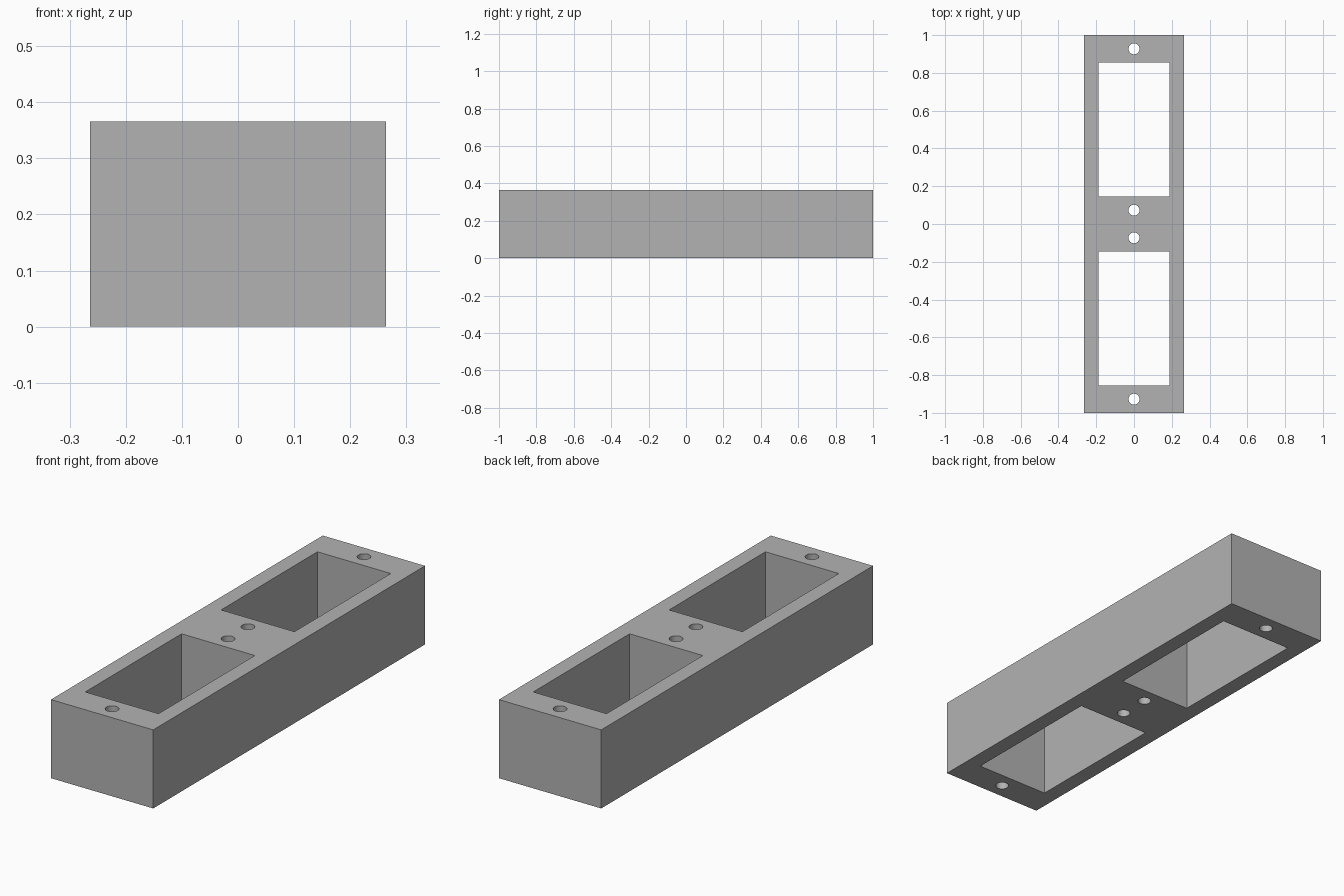
import bpy

default_cube = bpy.data.objects.get("Cube")
if default_cube:
    bpy.data.objects.remove(default_cube, do_unlink=True)

WIDTH, LENGTH, HEIGHT = 0.527, 2.0, 0.366
WINDOW_WIDTH, WINDOW_LENGTH, WINDOW_Y = 0.378, 0.709, 0.5
HOLE_RADIUS, HOLE_OFFSET = 0.029, 0.427

grey = bpy.data.materials.new("plain grey")
grey.use_nodes = True
colour = (0.45, 0.45, 0.45, 1)
grey.diffuse_color = colour
grey.node_tree.nodes["Principled BSDF"].inputs["Base Color"].default_value = colour


def box(name, size, y=0):
    bpy.ops.mesh.primitive_cube_add(size=1, location=(0, y, HEIGHT / 2))
    obj = bpy.context.object
    obj.name = name
    obj.scale = size
    bpy.ops.object.transform_apply(location=True, rotation=False, scale=True)
    obj.data.materials.append(grey)
    return obj


def hole_cutter(y):
    bpy.ops.mesh.primitive_cylinder_add(vertices=48, radius=HOLE_RADIUS, depth=HEIGHT * 2,
                                        location=(0, y, HEIGHT / 2))
    obj = bpy.context.object
    obj.name = "hole_cutter"
    obj.data.materials.append(grey)
    return obj


# Solid block
block = box("mounting_block", (WIDTH, LENGTH, HEIGHT))

# Two windows, each with a screw hole at either end
cutters = []
for side in (-1, 1):
    y = side * WINDOW_Y
    cutters.append(box("window_cutter", (WINDOW_WIDTH, WINDOW_LENGTH, HEIGHT * 2), y))
    cutters += [hole_cutter(y + end * HOLE_OFFSET) for end in (-1, 1)]

# Cut every opening straight through
bpy.context.view_layer.objects.active = block
for cutter in cutters:
    cutter.hide_render = True
    cut = block.modifiers.new("opening", 'BOOLEAN')
    cut.operation = 'DIFFERENCE'
    cut.solver = 'EXACT'
    cut.object = cutter
    bpy.ops.object.modifier_apply(modifier=cut.name)
for cutter in cutters:
    bpy.data.objects.remove(cutter, do_unlink=True)

# Smooth hole walls, sharp edges
bpy.ops.object.select_all(action='DESELECT')
block.select_set(True)
bpy.context.view_layer.objects.active = block
bpy.ops.object.shade_smooth_by_angle(angle=0.5)
